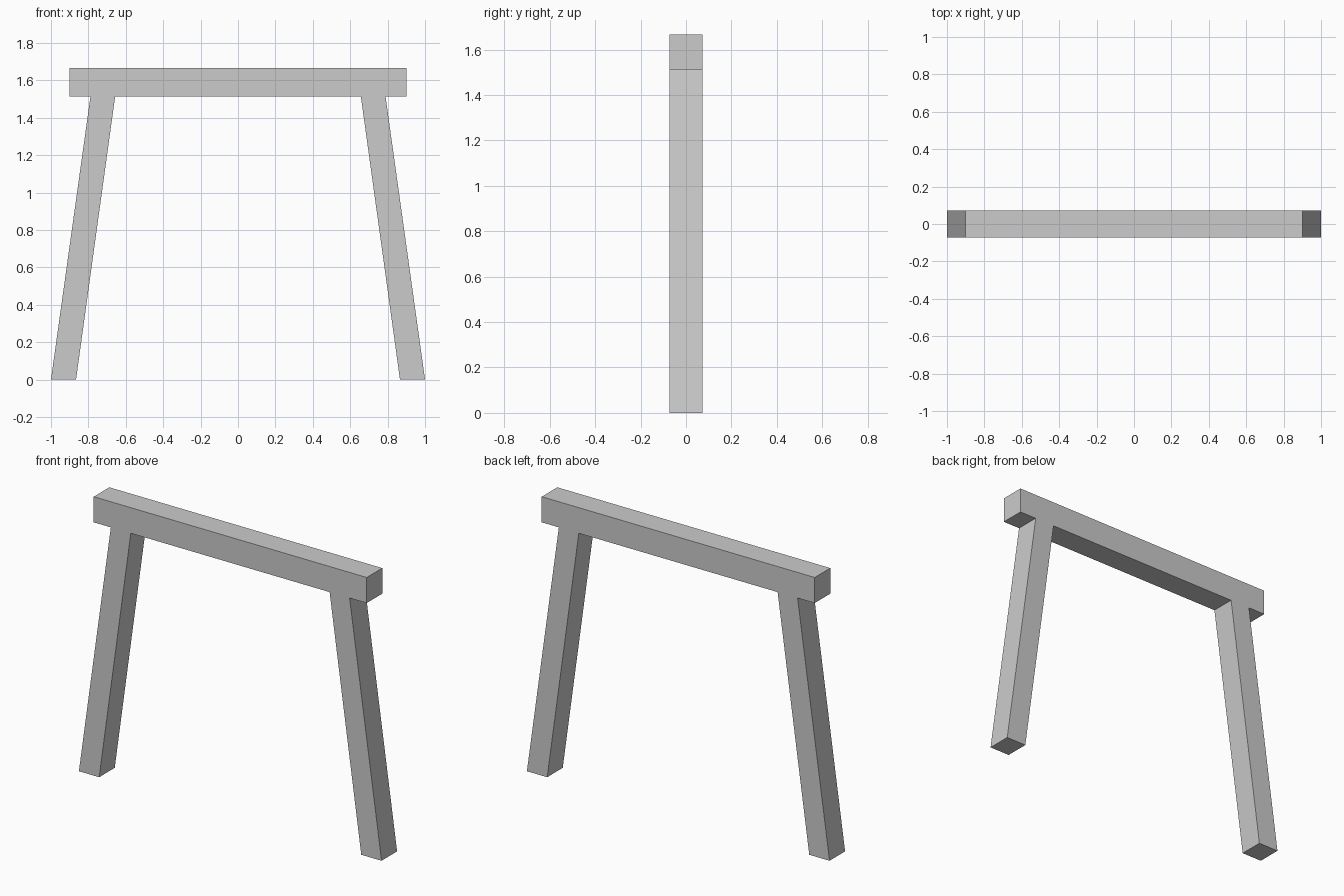
import bpy, bmesh

if "Cube" in bpy.data.objects:
    bpy.data.objects.remove(bpy.data.objects["Cube"])

HALF_DEPTH = 0.0735
BEAM_BOTTOM, BEAM_TOP = 1.513, 1.666


def prism(name, profile):
    """Extrude an x-z outline through the frame's depth."""
    bm = bmesh.new()
    face = bm.faces.new([bm.verts.new((x, -HALF_DEPTH, z)) for x, z in profile])
    ext = bmesh.ops.extrude_face_region(bm, geom=[face])
    verts = [v for v in ext["geom"] if isinstance(v, bmesh.types.BMVert)]
    bmesh.ops.translate(bm, verts=verts, vec=(0, 2 * HALF_DEPTH, 0))
    bmesh.ops.recalc_face_normals(bm, faces=bm.faces)
    mesh = bpy.data.meshes.new(name)
    bm.to_mesh(mesh)
    bm.free()
    obj = bpy.data.objects.new(name, mesh)
    bpy.context.collection.objects.link(obj)
    return obj


# Top beam
prism("top_beam", [(-0.902, BEAM_BOTTOM), (0.902, BEAM_BOTTOM),
                   (0.902, BEAM_TOP), (-0.902, BEAM_TOP)])

# Splayed legs, cut flat at the floor and under the beam
for side, name in ((-1, "left_leg"), (1, "right_leg")):
    prism(name, [(side * 1.0, 0), (side * 0.866, 0),
                 (side * 0.657, BEAM_BOTTOM), (side * 0.789, BEAM_BOTTOM)])
